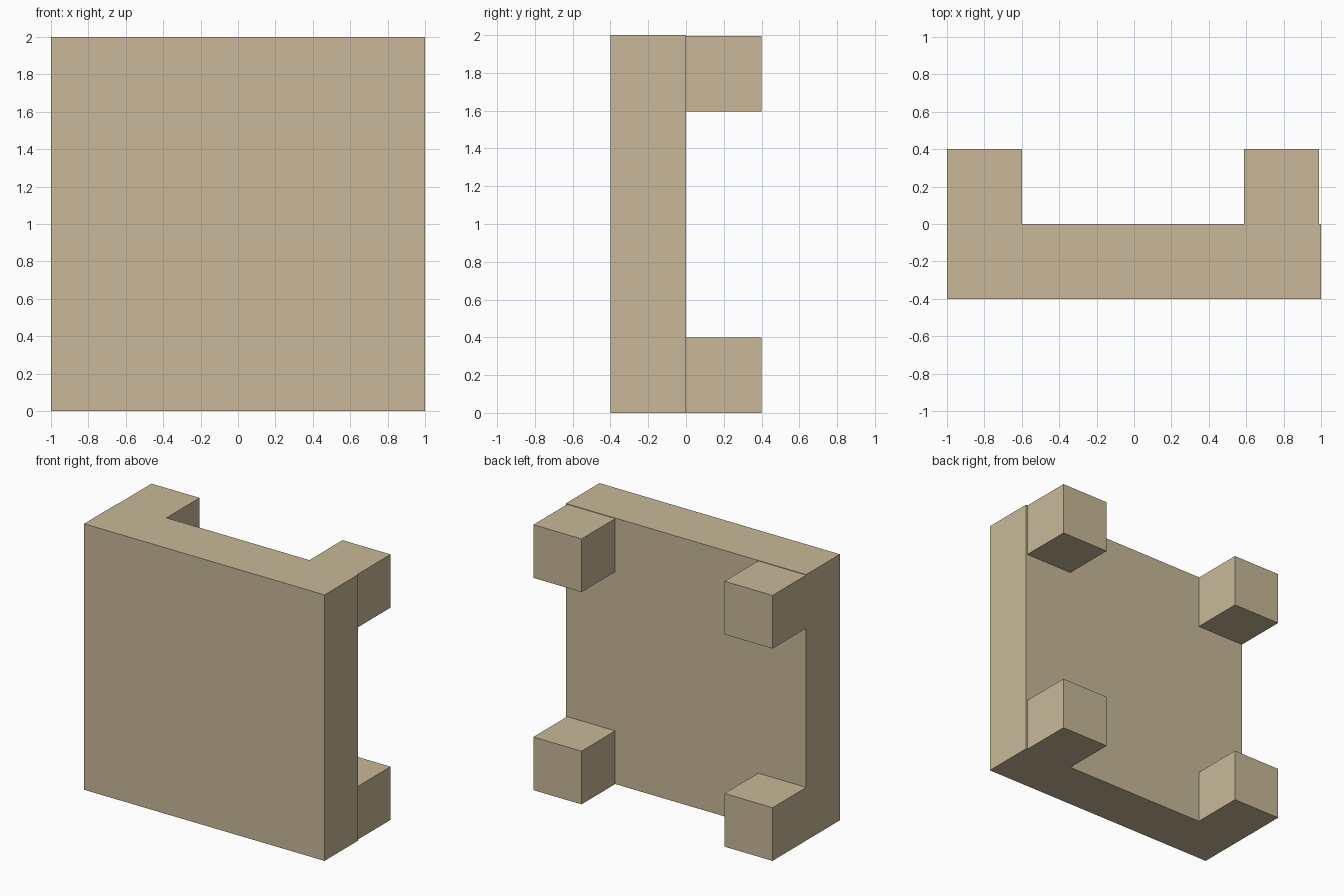
import bpy

if "Cube" in bpy.data.objects:
    bpy.data.objects.remove(bpy.data.objects["Cube"])

tan = bpy.data.materials.new("tan")
tan.diffuse_color = (0.58, 0.485, 0.314, 1)
tan.use_nodes = True
tan.node_tree.nodes["Principled BSDF"].inputs["Base Color"].default_value = tan.diffuse_color


def box(name, lo, hi):
    """Axis-aligned box between two corners."""
    bpy.ops.mesh.primitive_cube_add(size=1, location=[(a + b) / 2 for a, b in zip(lo, hi)])
    ob = bpy.context.object
    ob.name = name
    size = [b - a for a, b in zip(lo, hi)]
    for v in ob.data.vertices:
        v.co = [c * s for c, s in zip(v.co, size)]
    ob.data.materials.append(tan)
    return ob


# Upright square slab
box("panel", (-1, -0.4, 0), (1, 0, 2))

# Four cube feet on the back corners
for side, x in (("left", -1.0), ("right", 0.589)):
    for level, z in (("lower", 0.0), ("upper", 1.596)):
        box(f"{level}_{side}_foot", (x, 0, z), (x + 0.4, 0.4, z + 0.4))
